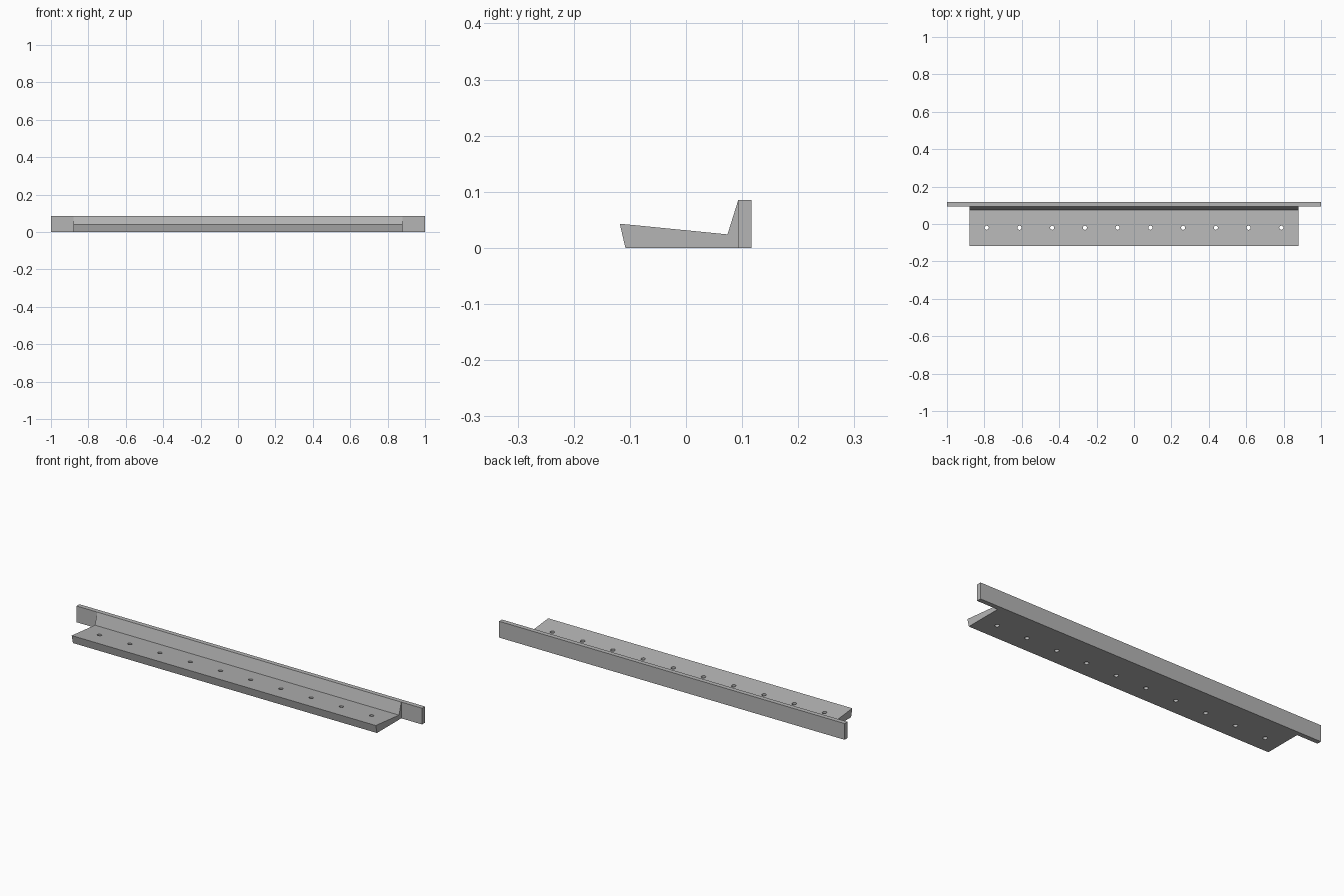
import bpy, bmesh, math
from mathutils import Matrix

if "Cube" in bpy.data.objects:
    bpy.data.objects.remove(bpy.data.objects["Cube"])

grey = bpy.data.materials.new("plain grey")
grey.diffuse_color = (0.46, 0.46, 0.46, 1)
grey.use_nodes = True
grey.node_tree.nodes["Principled BSDF"].inputs["Base Color"].default_value = grey.diffuse_color


def finish(name, bm):
    bmesh.ops.recalc_face_normals(bm, faces=bm.faces)
    mesh = bpy.data.meshes.new(name)
    bm.to_mesh(mesh)
    bm.free()
    mesh.materials.append(grey)
    obj = bpy.data.objects.new(name, mesh)
    bpy.context.collection.objects.link(obj)
    return obj


def extrude_profile(name, points, half_length):
    """Sweep a (y, z) outline along x."""
    bm = bmesh.new()
    face = bm.faces.new([bm.verts.new((-half_length, y, z)) for y, z in points])
    new = bmesh.ops.extrude_face_region(bm, geom=[face])["geom"]
    bmesh.ops.translate(bm, vec=(2 * half_length, 0, 0),
                        verts=[v for v in new if isinstance(v, bmesh.types.BMVert)])
    return finish(name, bm)


def boolean(target, tool, operation):
    mod = target.modifiers.new(operation.lower(), 'BOOLEAN')
    mod.operation, mod.object, mod.solver = operation, tool, 'EXACT'
    bpy.context.view_layer.objects.active = target
    bpy.ops.object.modifier_apply(modifier=mod.name)
    bpy.data.objects.remove(tool)


# Long back rail
rail = extrude_profile("ledge_rail", [(0.093, 0), (0.117, 0), (0.117, 0.085), (0.093, 0.085)], 1.0)

# Sloping bed with a steep shoulder rising to the top of the rail
bed = extrude_profile("bed", [(-0.108, 0), (0.105, 0), (0.105, 0.085), (0.093, 0.085),
                              (0.074, 0.024), (-0.118, 0.043)], 0.88)
boolean(rail, bed, 'UNION')

# Row of ten screw holes through the bed
bm = bmesh.new()
for i in range(10):
    bmesh.ops.create_cone(bm, cap_ends=True, segments=24, radius1=0.011, radius2=0.011, depth=0.2,
                          matrix=Matrix.Translation(((i - 4.5) * 0.175, -0.02, 0.03)))
boolean(rail, finish("hole_cutters", bm), 'DIFFERENCE')

# Smooth hole walls and shoulder, sharp corners elsewhere
bpy.ops.object.select_all(action='DESELECT')
rail.select_set(True)
bpy.context.view_layer.objects.active = rail
bpy.ops.object.shade_smooth_by_angle(angle=math.radians(30))
